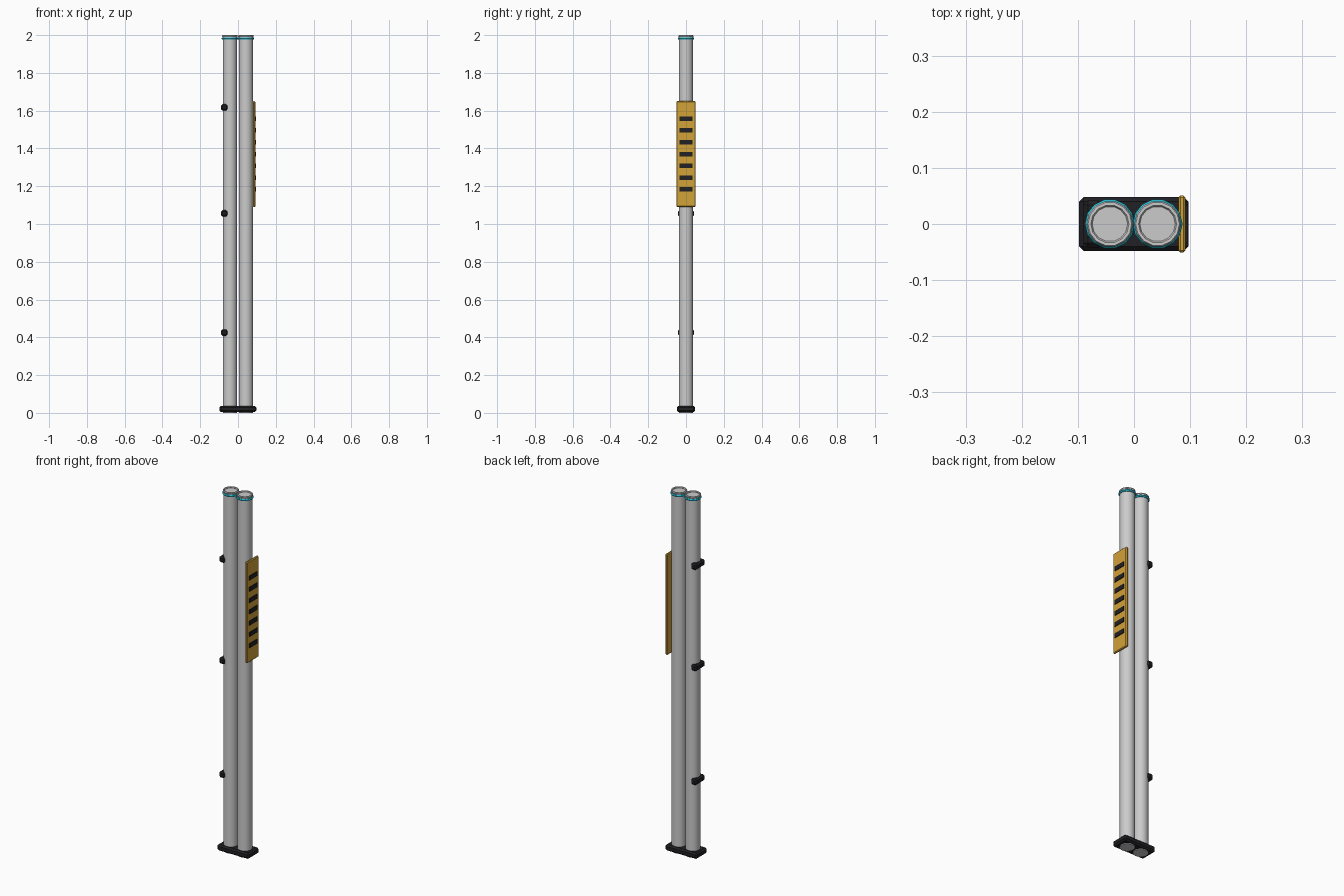
import bpy
from math import radians

if "Cube" in bpy.data.objects:
    bpy.data.objects.remove(bpy.data.objects["Cube"])


def material(name, rgb):
    m = bpy.data.materials.new(name)
    m.diffuse_color = (*rgb, 1)
    m.use_nodes = True
    m.node_tree.nodes["Principled BSDF"].inputs["Base Color"].default_value = m.diffuse_color
    return m


BLACK = material("black_rubber", (0.015, 0.015, 0.018))
CYAN = material("cyan_band", (0.02, 0.55, 0.7))
YELLOW = material("warning_yellow", (0.65, 0.36, 0.04))


def finish(name, mat):
    ob = bpy.context.object
    ob.name = name
    if mat:
        ob.data.materials.append(mat)
    return ob


def box(name, lo, hi, mat, bevel=0):
    center = [(a + b) / 2 for a, b in zip(lo, hi)]
    bpy.ops.mesh.primitive_cube_add(size=1, location=center)
    ob = finish(name, mat)
    ob.scale = [b - a for a, b in zip(lo, hi)]
    bpy.ops.object.transform_apply(location=False, rotation=False, scale=True)
    if bevel:
        mod = ob.modifiers.new("bevel", 'BEVEL')
        mod.width, mod.segments = bevel, 1
    return ob


def ring(name, x, z, major, minor, mat=None):
    bpy.ops.mesh.primitive_torus_add(location=(x, 0, z), major_radius=major, minor_radius=minor,
                                     major_segments=14, minor_segments=6)
    return finish(name, mat)


# twin tubes, each with a rolled lip and a coloured band at the top
for side, x in (("left", -0.043), ("right", 0.042)):
    bpy.ops.mesh.primitive_cylinder_add(vertices=24, radius=0.0375, depth=1.993, location=(x, 0, 0.9965))
    finish(side + "_tube", None)
    bpy.ops.object.shade_smooth_by_angle(angle=radians(35))
    ring(side + "_lip", x, 1.995, 0.0365, 0.005)
    ring(side + "_band", x, 1.982, 0.0385, 0.006, CYAN)

# base shoe
box("base_shoe", (-0.098, -0.048, 0.004), (0.097, 0.048, 0.037), BLACK, 0.008)

# side clips
for i, z in enumerate((0.425, 1.056, 1.617)):
    box(f"clip_{i + 1}", (-0.09, -0.042, z - 0.017), (-0.056, 0.042, z + 0.017), BLACK, 0.008)

# warning plate with raised stripes
box("warning_plate", (0.079, -0.051, 1.09), (0.092, 0.051, 1.65), YELLOW, 0.004)
for i in range(7):
    z = 1.183 + i * 0.0625
    box(f"stripe_{i + 1}", (0.088, -0.034, z - 0.012), (0.096, 0.034, z + 0.012), BLACK)
